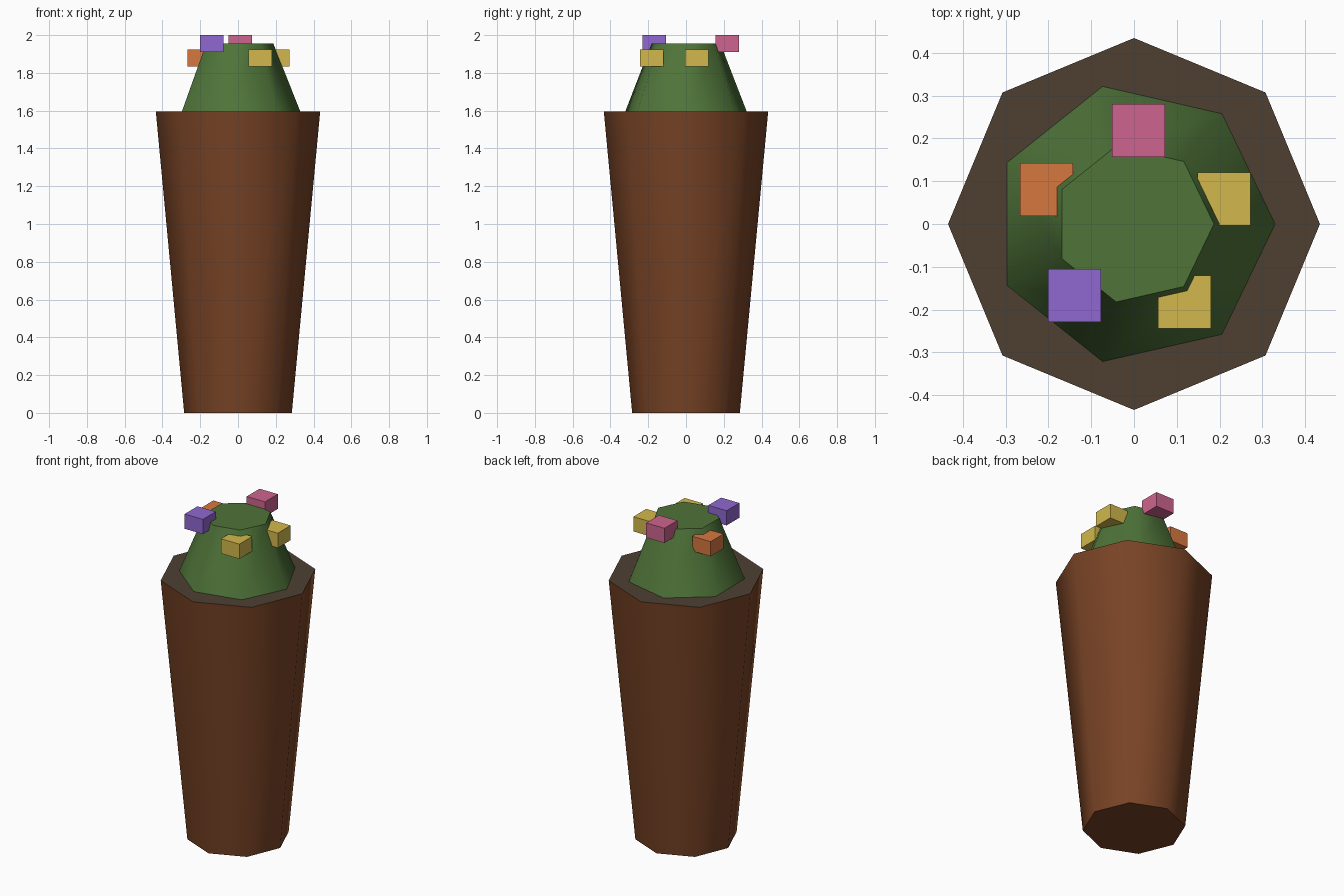
import bpy, math
from mathutils import Matrix

if "Cube" in bpy.data.objects:
    bpy.data.objects.remove(bpy.data.objects["Cube"])


def material(name, rgb):
    """Flat colour from 0-255 sRGB values."""
    m = bpy.data.materials.new(name)
    lin = [((c / 255 + 0.055) / 1.055) ** 2.4 for c in rgb]
    m.diffuse_color = (*lin, 1)
    m.use_nodes = True
    m.node_tree.nodes["Principled BSDF"].inputs["Base Color"].default_value = m.diffuse_color
    return m


brown = material("terracotta brown", (120, 67, 37))
soil = material("soil", (78, 64, 50))
green = material("leaf green", (79, 116, 57))
pink = material("pink", (206, 100, 142))
purple = material("purple", (144, 104, 208))
orange = material("orange", (214, 120, 64))
yellow = material("yellow", (210, 184, 77))


def frustum(name, sides, r_bottom, r_top, z0, z1, mats):
    """Tapered prism with one corner on +x; smooth sides, sharp rims."""
    ring = [(math.cos(2 * math.pi * i / sides), math.sin(2 * math.pi * i / sides))
            for i in range(sides)]
    verts = [(r * x, r * y, z) for r, z in ((r_bottom, z0), (r_top, z1)) for x, y in ring]
    faces = [(i, (i + 1) % sides, (i + 1) % sides + sides, i + sides) for i in range(sides)]
    faces += [tuple(reversed(range(sides))), tuple(range(sides, 2 * sides))]
    me = bpy.data.meshes.new(name)
    me.from_pydata(verts, [], faces)
    for m in mats:
        me.materials.append(m)
    me.polygons[sides + 1].material_index = len(mats) - 1   # top cap
    ob = bpy.data.objects.new(name, me)
    bpy.context.collection.objects.link(ob)
    bpy.ops.object.select_all(action='DESELECT')
    ob.select_set(True)
    bpy.context.view_layer.objects.active = ob
    bpy.ops.object.shade_smooth_by_angle(angle=math.radians(55))
    return ob


# Tall octagonal planter with a soil top
frustum("planter", 8, 0.285, 0.435, 0, 1.595, (brown, soil))
# Seven-sided bush
frustum("bush", 7, 0.33, 0.187, 1.595, 1.955, (green,))

# Block flowers around the bush
for name, x, y, z, mat in (
    ("flower_back", 0.011, 0.219, 1.955, pink),
    ("flower_front_left", -0.139, -0.167, 1.955, purple),
    ("flower_left", -0.205, 0.081, 1.878, orange),
    ("flower_right", 0.210, 0.058, 1.878, yellow),
    ("flower_front_right", 0.118, -0.182, 1.878, yellow),
):
    bpy.ops.mesh.primitive_cube_add(size=1, location=(x, y, z))
    ob = bpy.context.object
    ob.name = name
    ob.data.transform(Matrix.Diagonal((0.124, 0.124, 0.09, 1)))
    ob.data.materials.append(mat)
